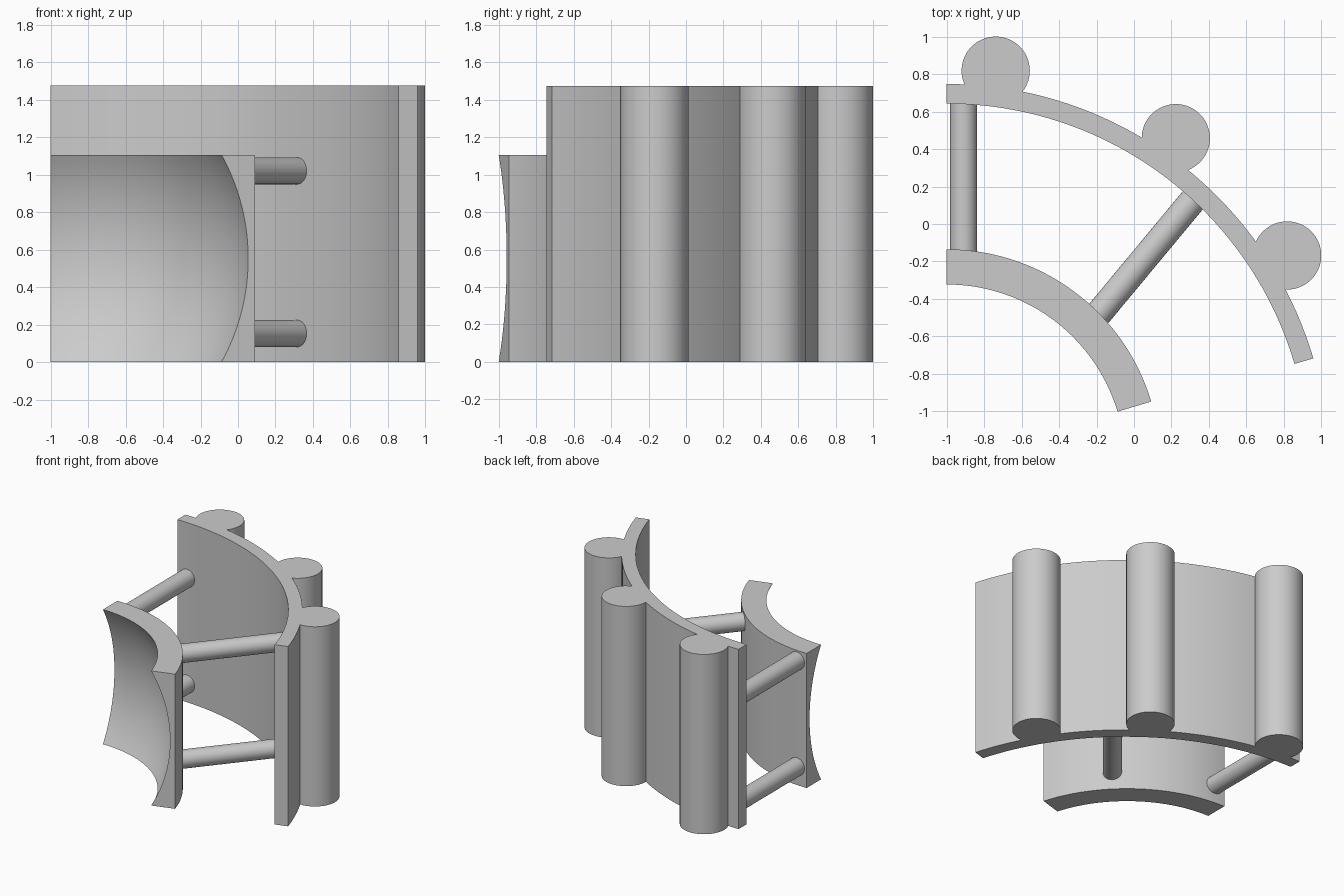
import bpy, bmesh, math
from mathutils import Vector

if "Cube" in bpy.data.objects:
    bpy.data.objects.remove(bpy.data.objects["Cube"])

WALL_H, PANEL_H = 1.475, 1.105

grey = bpy.data.materials.new("light grey")
grey.diffuse_color = (0.6, 0.6, 0.6, 1)
grey.use_nodes = True
grey.node_tree.nodes["Principled BSDF"].inputs["Base Color"].default_value = grey.diffuse_color


def finish(ob):
    """Give the part its colour and smooth its curved sides."""
    ob.data.materials.clear()
    ob.data.materials.append(grey)
    bpy.ops.object.select_all(action='DESELECT')
    ob.select_set(True)
    bpy.context.view_layer.objects.active = ob
    bpy.ops.object.shade_smooth_by_angle(angle=math.radians(30))


def sweep(name, profile, centre, start, steps):
    """Sweep a closed (radius, z) profile about a vertical axis up to 90 degrees."""
    bm = bmesh.new()
    rings = []
    for i in range(steps + 1):
        a = math.radians(start + (90 - start) * i / steps)
        rings.append([bm.verts.new((centre[0] + r * math.cos(a),
                                    centre[1] + r * math.sin(a), z))
                      for r, z in profile])
    n = len(profile)
    for p, q in zip(rings, rings[1:]):
        for j in range(n):
            k = (j + 1) % n
            bm.faces.new((p[j], p[k], q[k], q[j]))
    bm.faces.new(rings[0])
    bm.faces.new(rings[-1])
    bmesh.ops.recalc_face_normals(bm, faces=bm.faces)
    me = bpy.data.meshes.new(name)
    bm.to_mesh(me)
    bm.free()
    ob = bpy.data.objects.new(name, me)
    bpy.context.collection.objects.link(ob)
    return ob


def cylinder(name, a, b, radius, sides):
    """Cylinder between two points."""
    a, b = Vector(a), Vector(b)
    bpy.ops.mesh.primitive_cylinder_add(vertices=sides, radius=radius,
                                        depth=(b - a).length, location=(a + b) / 2)
    ob = bpy.context.object
    ob.name = name
    ob.rotation_euler = (b - a).to_track_quat('Z', 'Y').to_euler()
    return ob


# Tall curved wall
wall = sweep("curved_wall", [(1.935, 0), (2.04, 0), (2.04, WALL_H), (1.935, WALL_H)],
             (-1, -1.293), 16.4, 40)

# Round posts merged into the back of the wall
for x, y in [(-0.738, 0.818), (0.223, 0.458), (0.817, -0.168)]:
    post = cylinder("post", (x, y, 0), (x, y, WALL_H), 0.182, 64)
    mod = wall.modifiers.new("post union", 'BOOLEAN')
    mod.operation = 'UNION'
    mod.solver = 'EXACT'
    mod.object = post
    bpy.context.view_layer.objects.active = wall
    bpy.ops.object.modifier_apply(modifier=mod.name)
    bpy.data.objects.remove(post)
finish(wall)

# Short panel with a spherical hollow on its front
SPHERE, N = 1.101, 24
hollow = []
for i in range(N + 1):
    z = PANEL_H * (1 - i / N)
    hollow.append((math.sqrt(SPHERE ** 2 - (z - PANEL_H / 2) ** 2), z))
panel = sweep("hollow_panel", [(1.14, 0), (1.14, PANEL_H)] + hollow,
              (-1, -1.275), 16.7, 40)
finish(panel)

# Rods joining panel and wall, a lower and an upper pair
for level, z in (("lower", 0.152), ("upper", 1.02)):
    finish(cylinder(level + "_left_rod", (-0.91, -0.17, z), (-0.91, 0.67, z), 0.072, 32))
    finish(cylinder(level + "_right_rod", (-0.215, -0.51, z), (0.345, 0.164, z), 0.072, 32))
